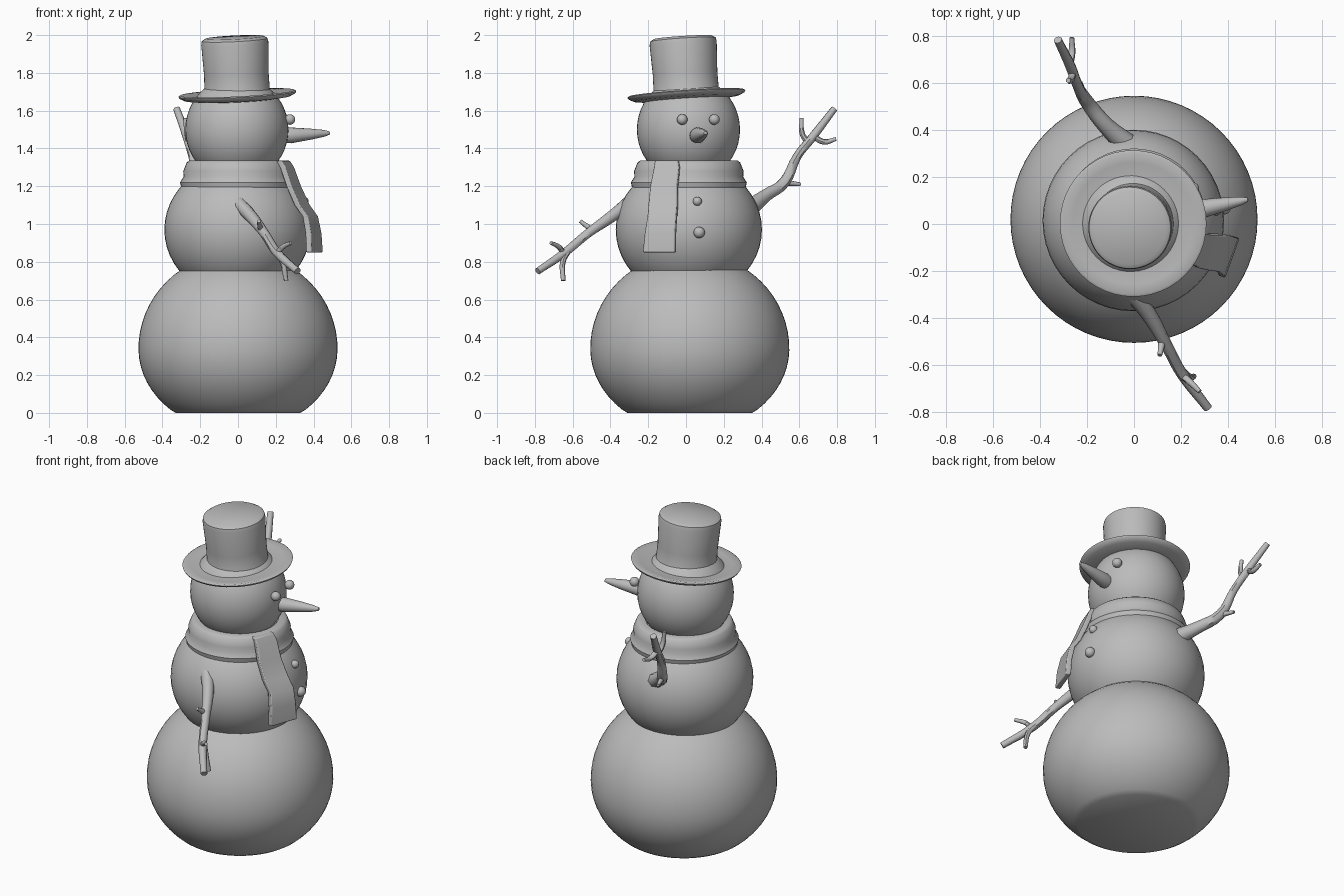
import bpy, bmesh, math
from mathutils import Vector

if "Cube" in bpy.data.objects:
    bpy.data.objects.remove(bpy.data.objects["Cube"])

# Single plain grey material
grey = bpy.data.materials.new("plain_grey")
grey.use_nodes = True
GREY = (0.5, 0.5, 0.5, 1)
grey.diffuse_color = GREY
grey.node_tree.nodes["Principled BSDF"].inputs["Base Color"].default_value = GREY


def finish(ob, angle=45):
    ob.data.materials.append(grey)
    bpy.ops.object.select_all(action='DESELECT')
    ob.select_set(True)
    bpy.context.view_layer.objects.active = ob
    if ob.type == 'CURVE':
        bpy.ops.object.convert(target='MESH')
        ob = bpy.context.object
    bpy.ops.object.shade_smooth_by_angle(angle=math.radians(angle))
    return ob


def add_mesh(name, bm):
    bmesh.ops.recalc_face_normals(bm, faces=bm.faces)
    me = bpy.data.meshes.new(name)
    bm.to_mesh(me)
    bm.free()
    ob = bpy.data.objects.new(name, me)
    bpy.context.collection.objects.link(ob)
    return ob


def lathe(name, profile, loc, axis=(0, 0, 1), steps=48):
    """Spin (radius, height) points about the axis."""
    bm = bmesh.new()
    vs = [bm.verts.new((r, 0, z)) for r, z in profile]
    es = [bm.edges.new(p) for p in zip(vs, vs[1:])]
    bmesh.ops.spin(bm, geom=vs + es, cent=(0, 0, 0), axis=(0, 0, 1),
                   angle=math.tau, steps=steps, use_duplicate=False)
    bmesh.ops.remove_doubles(bm, verts=bm.verts, dist=0.0005)
    ob = add_mesh(name, bm)
    ob.location = loc
    ob.rotation_euler = Vector(axis).to_track_quat('Z', 'Y').to_euler()
    return finish(ob)


def arc(r, up, down, lo=-90, hi=90, n=24):
    """Egg-shaped profile with different upper and lower half heights."""
    pts = []
    for i in range(n + 1):
        a = math.radians(lo + (hi - lo) * i / n)
        pts.append((r * math.cos(a), math.sin(a) * (up if a > 0 else down)))
    return pts


def branch(name, pts, radii):
    """Tapering round stick through the points."""
    cu = bpy.data.curves.new(name, 'CURVE')
    cu.dimensions = '3D'
    cu.bevel_depth = 1
    cu.bevel_resolution = 2
    cu.resolution_u = 4
    cu.use_fill_caps = True
    sp = cu.splines.new('BEZIER')
    sp.bezier_points.add(len(pts) - 1)
    for bp, co, r in zip(sp.bezier_points, pts, radii):
        bp.co, bp.radius = co, r
        bp.handle_left_type = bp.handle_right_type = 'AUTO'
    ob = bpy.data.objects.new(name, cu)
    bpy.context.collection.objects.link(ob)
    return finish(ob)


# Three snowballs, the lowest with a flat base
base = arc(0.527, 0.51, 0.44, lo=-47)
lathe("lower_ball", [(0, -0.34), (0.33, -0.34)] + base, (0, 0.02, 0.34), steps=64)
lathe("middle_ball", arc(0.387, 0.36, 0.36), (-0.003, 0.015, 0.97))
lathe("head", arc(0.273, 0.28, 0.28), (-0.006, 0.013, 1.5))

# Scarf wrap and hanging tail
lathe("scarf_wrap", [(0.25, 1.17), (0.3, 1.19), (0.307, 1.22), (0.288, 1.25), (0.29, 1.28),
                     (0.272, 1.325), (0.258, 1.336), (0.22, 1.335)], (0.0, 0.015, 0))
normal, side = Vector((0.94, -0.34, 0)), Vector((0.34, 0.94, 0))
bm = bmesh.new()
rows = []
for z, x, y, half in [(1.335, 0.24, -0.1, 0.065), (1.3, 0.26, -0.1, 0.07),
                      (1.2, 0.295, -0.115, 0.075), (1.1, 0.34, -0.12, 0.08),
                      (1.04, 0.383, -0.125, 0.08), (0.95, 0.4, -0.135, 0.085),
                      (0.85, 0.405, -0.14, 0.09)]:
    c = Vector((x, y, z))
    rows.append([bm.verts.new(c + side * half * s + normal * 0.016 * t)
                 for s, t in ((-1, -1), (1, -1), (1, 1), (-1, 1))])
for a, b in zip(rows, rows[1:]):
    for i in range(4):
        j = (i + 1) % 4
        bm.faces.new((a[i], a[j], b[j], b[i]))
bm.faces.new(rows[0])
bm.faces.new(rows[-1])
tail = add_mesh("scarf_tail", bm)
bev = tail.modifiers.new("soft_edges", 'BEVEL')
bev.width, bev.segments = 0.006, 2
finish(tail)

# Tilted top hat
lathe("top_hat", [(0, -0.02), (0.2, -0.022), (0.28, -0.012), (0.308, 0.002), (0.313, 0.012),
                  (0.303, 0.018), (0.26, 0.008), (0.18, 0.008), (0.173, 0.025), (0.171, 0.12),
                  (0.178, 0.28), (0.174, 0.3), (0.155, 0.312), (0, 0.318)],
      (-0.003, 0.003, 1.677), axis=(-0.05, -0.065, 1))

# Carrot nose, pointing forward
lathe("carrot_nose", [(0, 0), (0.038, 0), (0.042, 0.04), (0.036, 0.09), (0.029, 0.15),
                      (0.018, 0.22), (0.009, 0.25), (0, 0.253)],
      (0.24, 0.055, 1.467), axis=(1, 0.2, 0.06), steps=16)

# Eyes and buttons
for name, loc, r in [("right_eye", (0.275, -0.02, 1.553), 0.028),
                     ("left_eye", (0.25, 0.15, 1.553), 0.028),
                     ("upper_button", (0.35, 0.06, 1.12), 0.024),
                     ("lower_button", (0.383, 0.07, 0.955), 0.03)]:
    lathe(name, arc(r, r, r, n=10), loc, steps=16)

# Right arm reaching down, with twigs
branch("right_arm", [(-0.02, -0.28, 1.13), (0.06, -0.38, 1.05), (0.14, -0.52, 0.95),
                     (0.205, -0.64, 0.85), (0.315, -0.785, 0.75)],
       [0.04, 0.034, 0.025, 0.024, 0.019])
branch("right_arm_lower_twig", [(0.2, -0.62, 0.86), (0.235, -0.652, 0.8), (0.255, -0.65, 0.7)],
       [0.015, 0.015, 0.012])
branch("right_arm_upper_twig", [(0.21, -0.65, 0.85), (0.24, -0.675, 0.88), (0.28, -0.715, 0.9)],
       [0.015, 0.014, 0.01])
branch("right_arm_stub", [(0.12, -0.5, 0.97), (0.11, -0.56, 1.015)], [0.016, 0.01])

# Left arm raised, with twigs
branch("left_arm", [(-0.02, 0.33, 1.08), (-0.12, 0.42, 1.15), (-0.2, 0.52, 1.22),
                    (-0.24, 0.59, 1.36), (-0.27, 0.67, 1.46), (-0.325, 0.785, 1.61)],
       [0.05, 0.036, 0.03, 0.023, 0.023, 0.018])
branch("left_arm_upper_twig", [(-0.26, 0.645, 1.43), (-0.27, 0.615, 1.48), (-0.28, 0.612, 1.56)],
       [0.015, 0.015, 0.011])
branch("left_arm_outer_twig", [(-0.275, 0.68, 1.46), (-0.265, 0.73, 1.435), (-0.265, 0.795, 1.45)],
       [0.016, 0.015, 0.01])
branch("left_arm_stub", [(-0.2, 0.51, 1.22), (-0.23, 0.605, 1.21)], [0.018, 0.01])
